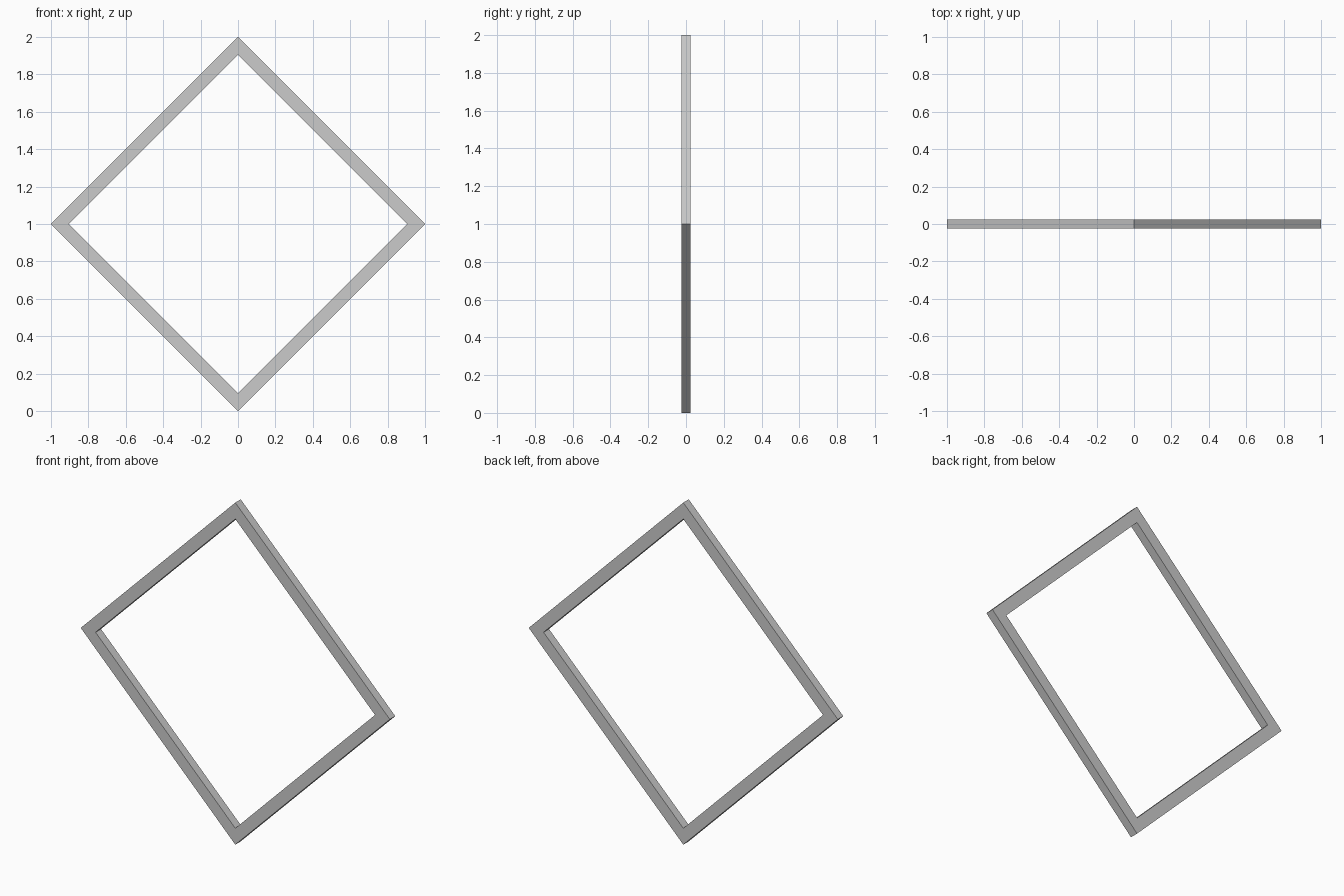
import bpy, bmesh

if "Cube" in bpy.data.objects:
    bpy.data.objects.remove(bpy.data.objects["Cube"])

OUTER, INNER, HALF_DEPTH, CENTRE_Z = 1.0, 0.904, 0.025, 1.0
CORNERS = [(1, 0), (0, 1), (-1, 0), (0, -1)]

# Square frame standing on one corner: four mitred bars in one closed ring
bm = bmesh.new()
profile = [(OUTER, -HALF_DEPTH), (OUTER, HALF_DEPTH),
           (INNER, HALF_DEPTH), (INNER, -HALF_DEPTH)]
rings = [[bm.verts.new((cx * r, y, CENTRE_Z + cz * r)) for r, y in profile]
         for cx, cz in CORNERS]
for i in range(4):
    a, b = rings[i], rings[(i + 1) % 4]
    for j in range(4):
        k = (j + 1) % 4
        bm.faces.new((a[j], a[k], b[k], b[j]))
bmesh.ops.recalc_face_normals(bm, faces=bm.faces[:])

mesh = bpy.data.meshes.new("diamond_frame")
bm.to_mesh(mesh)
bm.free()
frame = bpy.data.objects.new("diamond_frame", mesh)
bpy.context.collection.objects.link(frame)
